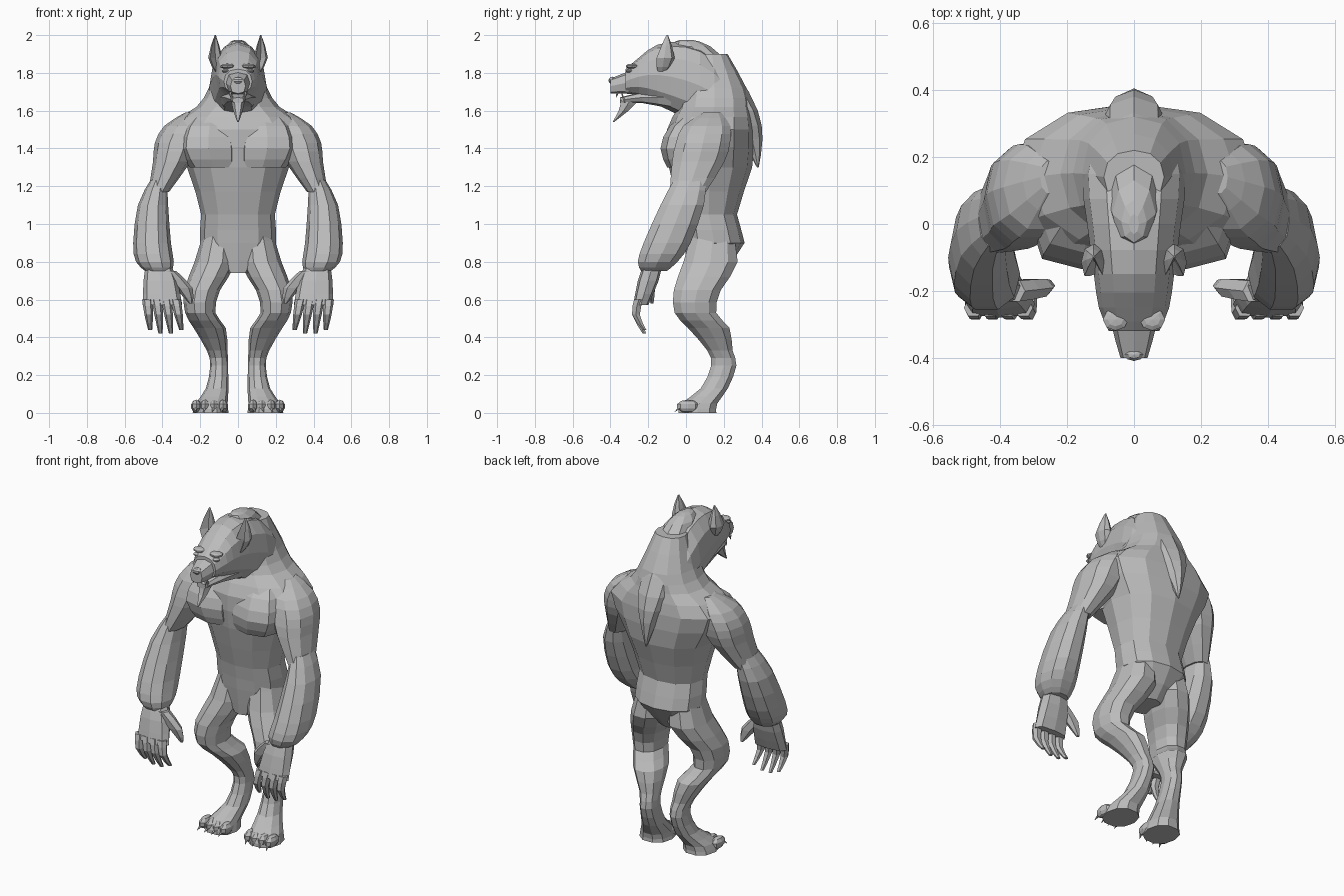
import bpy
import bmesh
from math import cos, sin, pi, copysign
from mathutils import Matrix, Vector

default_cube = bpy.data.objects.get("Cube")
if default_cube:
    bpy.data.objects.remove(default_cube, do_unlink=True)

GREY = (0.5, 0.5, 0.5, 1)
hide = bpy.data.materials.new("grey_hide")
hide.use_nodes = True
hide.diffuse_color = GREY
shader = next(n for n in hide.node_tree.nodes if n.type == "BSDF_PRINCIPLED")
shader.inputs["Base Color"].default_value = GREY


def finish(name, bm):
    """Turn the bmesh into a named, coloured object with outward faces."""
    bmesh.ops.recalc_face_normals(bm, faces=bm.faces)
    mesh = bpy.data.meshes.new(name)
    bm.to_mesh(mesh)
    bm.free()
    mesh.materials.append(hide)
    obj = bpy.data.objects.new(name, mesh)
    bpy.context.collection.objects.link(obj)


def refine(values):
    """Add a smooth in-between value in every gap of the list."""
    padded = [values[0], *values, values[-1]]
    result = []
    for before, start, end, after in zip(padded, padded[1:], padded[2:], padded[3:]):
        result += [start, (start + end) * 0.5 + (start + end - before - after) / 16]
    return result + [values[-1]]


def soften(value, power):
    """Superellipse component: a lower power gives a squarer ring."""
    return copysign(abs(value) ** power, value) if abs(value) > 0.001 else 0


def loft(name, path, width, depth, along="z", sides=8, power=0.9, flip=1, hollow=0):
    """Skin rings of the given half width and half depth along a path.

    Rings lie level, or upright across y when along is "y".
    hollow pulls the front corner of every ring towards the middle."""
    bm = bmesh.new()
    across = Vector((0, 1, 0)) if along == "z" else Vector((0, 0, 1))
    rings = []
    centres = refine([Vector(point) for point in path])
    for centre, half_width, half_depth in zip(centres, refine(width), refine(depth)):
        ring = []
        for i in range(sides):
            angle = 2 * pi * i / sides
            reach = soften(sin(angle), power)
            if reach < -0.99:
                reach += hollow
            point = centre + across * half_depth * reach
            point.x += half_width * soften(cos(angle), power)
            point.x *= flip
            ring.append(bm.verts.new(point))
        rings.append(ring)
    for lower, upper in zip(rings, rings[1:]):
        for i in range(sides):
            j = (i + 1) % sides
            bm.faces.new((lower[i], lower[j], upper[j], upper[i]))
    bm.faces.new(rings[0])
    bm.faces.new(rings[-1])
    finish(name, bm)


def blob(name, centre, size, flip=1):
    """A low-poly ellipsoid for small rounded features."""
    bm = bmesh.new()
    place = Matrix.Translation((centre[0] * flip, centre[1], centre[2]))
    bmesh.ops.create_uvsphere(bm, u_segments=8, v_segments=5, radius=1,
                              matrix=place @ Matrix.Diagonal((*size, 1)))
    finish(name, bm)


def spike(name, base, tip, radius, flip=1):
    """A short pointed fang or claw."""
    taper = [radius, radius / 8]
    loft(name, [base, tip], taper, taper, sides=6, flip=flip)


def pair(build, name, *shape, **options):
    """Build a part on both sides of the body."""
    for side, flip in (("left", 1), ("right", -1)):
        build(f"{side}_{name}", *shape, flip=flip, **options)


# Torso, from the crotch up through the sloping shoulders into the neck
loft("torso",
     path=[(0, .1, .74), (0, .15, .9), (0, .12, 1.05), (0, .13, 1.3),
           (0, .13, 1.5), (0, .15, 1.62), (0, .15, 1.72), (0, .14, 1.9)],
     width=[.07, .2, .195, .27, .37, .22, .155, .09],
     depth=[.09, .16, .15, .22, .23, .19, .17, .08], sides=12)

# Chest plates with a shelf below and a groove between them
pair(loft, "pectoral",
     [(.13, 0, 1.3), (.155, 0, 1.4), (.15, .03, 1.52), (.12, .1, 1.62)],
     [.125, .155, .13, .07], [.1, .135, .115, .05], power=.75)

# Neck and skull
loft("head_and_neck",
     path=[(0, .3, 1.55), (0, .15, 1.69), (0, 0, 1.76),
           (0, -.15, 1.79), (0, -.25, 1.78), (0, -.32, 1.755)],
     width=[.12, .155, .14, .12, .105, .075],
     depth=[.14, .2, .2, .16, .1, .065], along="y", sides=12)

# Muzzle, nose, hanging lower jaw and beard
loft("muzzle",
     path=[(0, -.25, 1.76), (0, -.35, 1.74), (0, -.4, 1.73)],
     width=[.08, .055, .04], depth=[.07, .05, .04], along="y", power=.7)
blob("nose", (0, -.39, 1.76), (.03, .02, .02))
loft("lower_jaw",
     path=[(0, -.08, 1.67), (0, -.23, 1.67), (0, -.35, 1.655)],
     width=[.1, .07, .03], depth=[.06, .03, .015], along="y", power=.7)
loft("beard",
     path=[(0, -.3, 1.65), (0, -.33, 1.6), (0, -.385, 1.54)],
     width=[.035, .025, .004], depth=[.05, .03, .004], sides=6)

# Brows, eyes and fangs
pair(blob, "brow", (.055, -.285, 1.835), (.04, .035, .014))
pair(blob, "eye", (.065, -.3, 1.81), (.02, .02, .01))
pair(spike, "lower_fang", (.03, -.33, 1.65), (.035, -.34, 1.7), .01)
pair(spike, "upper_fang", (.04, -.36, 1.7), (.04, -.37, 1.67), .01)

# Pointed ears with a hollow front
pair(loft, "ear",
     [(.1, -.13, 1.8), (.12, -.115, 1.88), (.12, -.1, 2)],
     [.015, .038, .003], [.025, .055, .005], hollow=1.1)

# Mane sweeping from the crown to a loose point on the back
loft("mane",
     path=[(0, 0, 1.975), (0, .03, 1.94), (0, .15, 1.8), (0, .3, 1.6),
           (0, .35, 1.45), (0, .38, 1.3)],
     width=[.015, .065, .095, .1, .05, .004],
     depth=[.03, .1, .12, .08, .055, .005], power=1)

# Arms, from the shoulder to the heavy forearm cuff
pair(loft, "upper_arm",
     [(.25, .14, 1.59), (.28, .11, 1.52), (.32, .09, 1.43),
      (.35, .065, 1.33), (.42, .01, 1.17)],
     [.03, .11, .12, .1, .055], [.05, .13, .15, .145, .1], sides=10)
pair(loft, "forearm",
     [(.42, .02, 1.23), (.45, -.02, 1.1), (.455, -.1, .9),
      (.44, -.15, .8), (.42, -.17, .75)],
     [.045, .08, .1, .1, .07], [.09, .12, .13, .11, .07], sides=10)

# Hands, with four fingers and a thumb
pair(loft, "palm",
     [(.42, -.18, .77), (.41, -.2, .7), (.4, -.24, .57)],
     [.07, .09, .105], [.05, .055, .04], power=.7)
finger_taper = [.028, .023, .011]
for index, label in enumerate(("index", "middle", "ring", "little")):
    root = .33 + .05 * index
    tip = .3 + .055 * index
    tip_height = .42 if label in ("middle", "ring") else .44
    pair(loft, f"{label}_finger",
         [(root, -.25, .6), ((root + tip) / 2, -.265, .52), (tip, -.22, tip_height)],
         finger_taper, finger_taper, sides=6)
pair(loft, "thumb",
     [(.36, -.2, .75), (.285, -.19, .66), (.25, -.18, .58)],
     [.035, .045, .009], [.035, .03, .009], sides=6)

# Legs: haunch, forward knee, raised hock and heel
pair(loft, "leg",
     [(.1, .14, 1), (.12, .13, .8), (.19, .06, .65), (.2, .05, .53),
      (.15, .12, .45), (.11, .18, .33), (.1, .2, .25), (.11, .15, .13),
      (.14, .07, .05), (.145, .06, 0)],
     [.07, .11, .095, .08, .085, .055, .047, .06, .085, .095],
     [.1, .15, .13, .115, .115, .07, .07, .075, .1, .105], sides=10)

# Clawed toes fanned across the front of each foot
for index, label in enumerate(("inner", "second", "third", "outer")):
    x = .08 + .047 * index
    pair(blob, f"{label}_toe", (x, .01, .035), (.028, .06, .035))
    pair(spike, f"{label}_claw", (x, -.03, .03), (x + .01, -.06, .005), .012)
